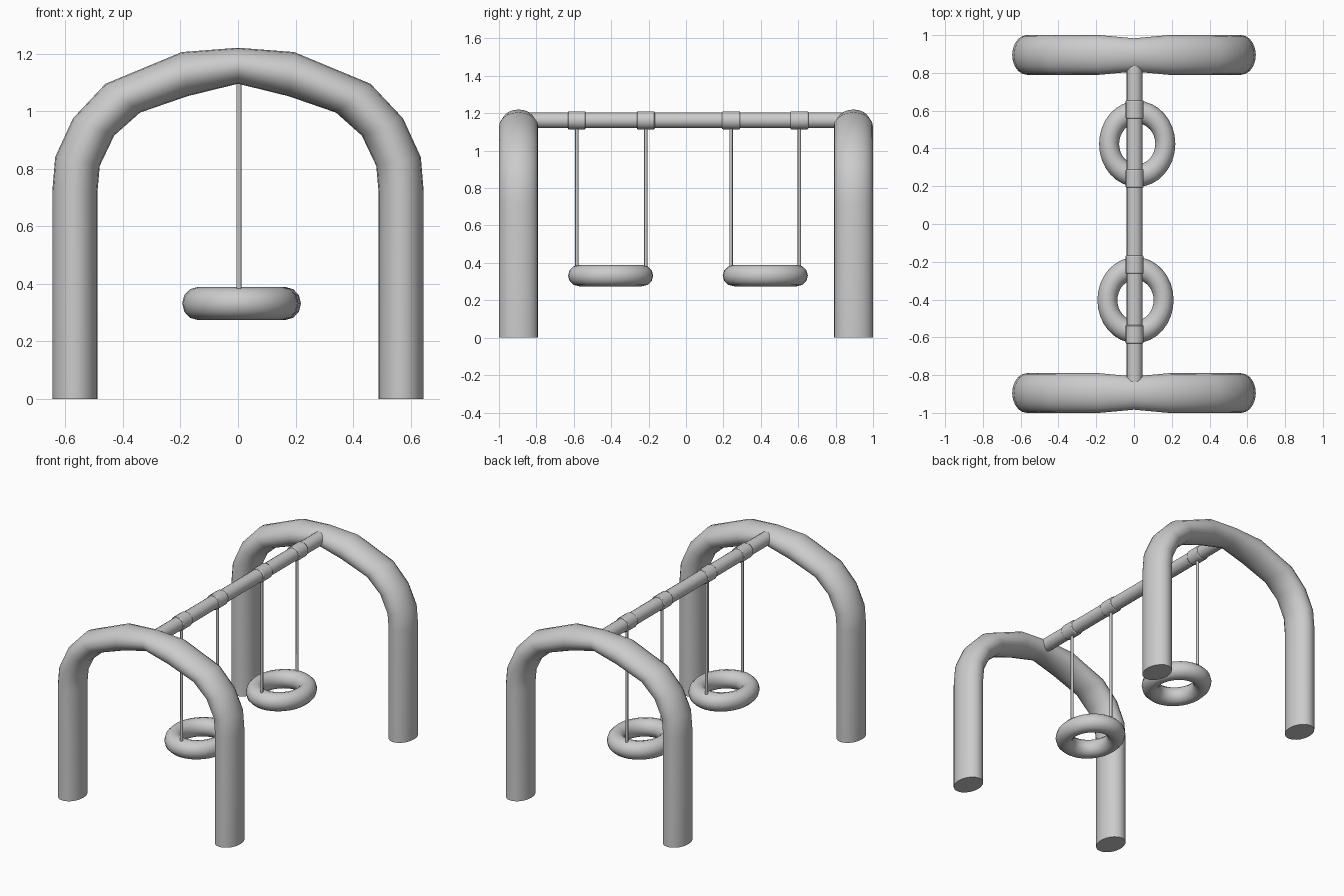
import bpy, bmesh, math
from mathutils import Vector

cube = bpy.data.objects.get("Cube")
if cube:
    bpy.data.objects.remove(cube, do_unlink=True)

BEAM_X, BEAM_Z = 0.003, 1.162


def smooth(obj, angle=42):
    bpy.ops.object.select_all(action='DESELECT')
    obj.select_set(True)
    bpy.context.view_layer.objects.active = obj
    bpy.ops.object.shade_smooth_by_angle(angle=math.radians(angle))


def cylinder(name, radius, length, location, along_y=False, sides=16):
    turn = (math.pi / 2, 0, 0) if along_y else (0, 0, 0)
    bpy.ops.mesh.primitive_cylinder_add(vertices=sides, radius=radius, depth=length,
                                        location=location, rotation=turn)
    obj = bpy.context.object
    obj.name = name
    return obj


# Half arch stations: outer x, outer z, inner x, inner z, half depth
HALF = [
    (0.645, 0, 0.488, 0, 0.105),
    (0.645, 0.72, 0.488, 0.72, 0.105),
    (0.635, 0.84, 0.48, 0.81, 0.105),
    (0.573, 0.975, 0.43, 0.915, 0.105),
    (0.46, 1.095, 0.34, 0.995, 0.105),
    (0.195, 1.205, 0.175, 1.052, 0.105),
]
CROWN = (0, 1.22, 0, 1.095, 0.088)


def arch(name, y, sides=20):
    mirrored = [(-a, b, -c, d, e) for a, b, c, d, e in HALF]
    stations = HALF + [CROWN] + mirrored[::-1]
    bm = bmesh.new()
    rings = []
    for ox, oz, ix, iz, depth in stations:
        outer, inner = Vector((ox, 0, oz)), Vector((ix, 0, iz))
        mid, reach = (outer + inner) / 2, (outer - inner) / 2
        ring = []
        for k in range(sides):
            t = math.tau * k / sides
            ring.append(bm.verts.new(mid + reach * math.cos(t)
                                     + Vector((0, depth * math.sin(t), 0))))
        rings.append(ring)
    for a, b in zip(rings, rings[1:]):
        for k in range(sides):
            n = (k + 1) % sides
            bm.faces.new((a[k], a[n], b[n], b[k]))
    bm.faces.new(rings[0])
    bm.faces.new(rings[-1])
    bmesh.ops.recalc_face_normals(bm, faces=bm.faces)
    mesh = bpy.data.meshes.new(name)
    bm.to_mesh(mesh)
    bm.free()
    obj = bpy.data.objects.new(name, mesh)
    obj.location.y = y
    bpy.context.collection.objects.link(obj)
    smooth(obj)


# Tube arches at both ends
arch("front_arch", -0.895)
arch("back_arch", 0.895)

# Crossbeam between the arches
smooth(cylinder("crossbeam", 0.042, 1.76, (BEAM_X, 0, BEAM_Z), along_y=True))


# Ring swing with two hanger rods and their beam collars
def swing(prefix, x, y, hangers):
    bpy.ops.mesh.primitive_torus_add(major_radius=0.16, minor_radius=0.057,
                                     major_segments=32, minor_segments=12,
                                     location=(x, y, 0.332))
    seat = bpy.context.object
    seat.name = prefix + "_ring_seat"
    seat.scale = (0.93, 1.05, 1)
    smooth(seat)
    for side, hy in zip(("front", "back"), hangers):
        collar = cylinder(f"{prefix}_{side}_collar", 0.048, 0.096,
                          (BEAM_X, hy, BEAM_Z), along_y=True)
        bevel = collar.modifiers.new("Soft rim", 'BEVEL')
        bevel.width = 0.005
        bevel.segments = 2
        bevel.limit_method = 'ANGLE'
        smooth(collar)
        top, bottom = BEAM_Z, 0.375
        smooth(cylinder(f"{prefix}_{side}_rod", 0.009, top - bottom,
                        (BEAM_X, hy, (top + bottom) / 2), sides=8), 50)


swing("front_swing", 0.008, -0.403, (-0.584, -0.215))
swing("back_swing", 0.017, 0.424, (0.241, 0.606))
